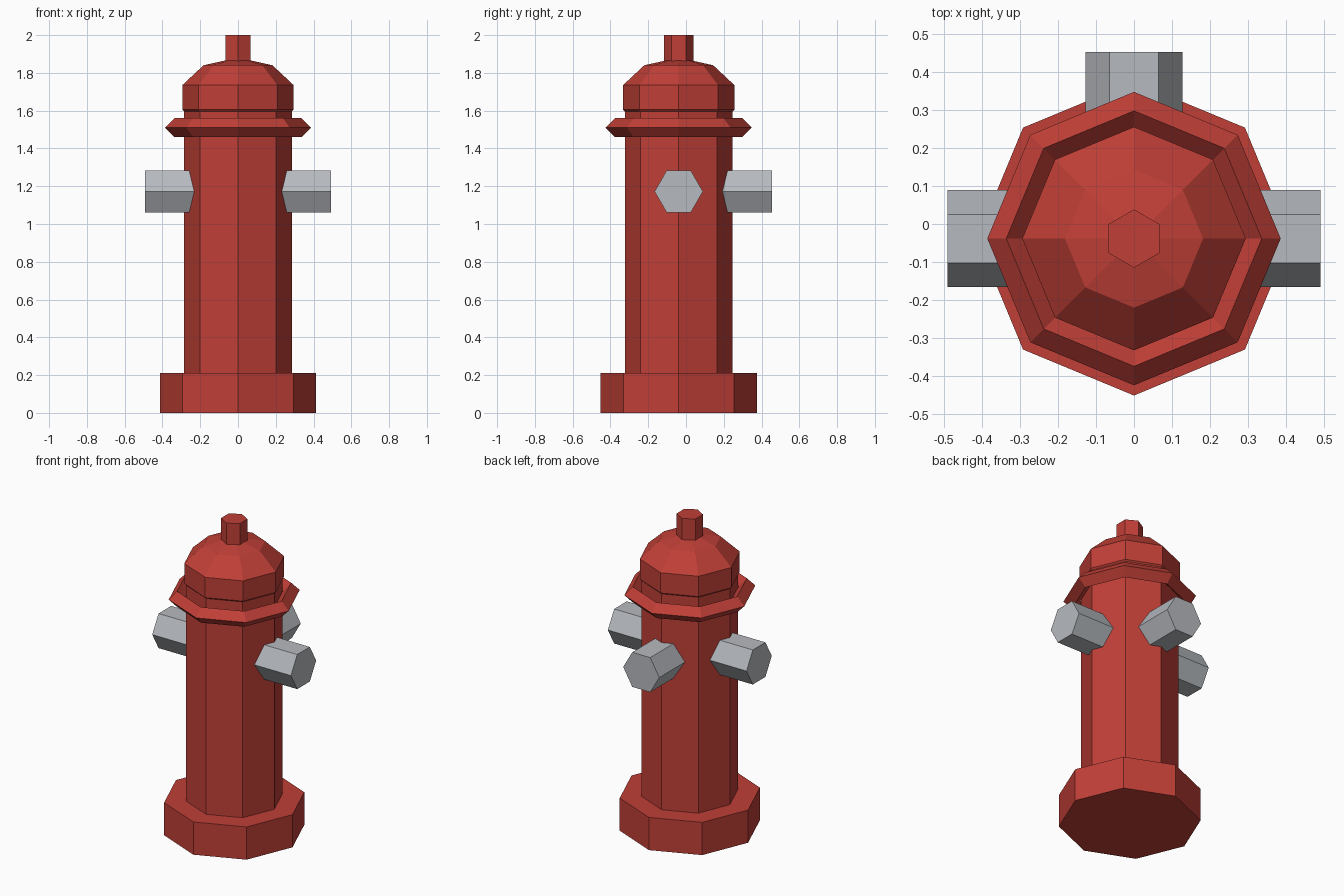
import bpy
from math import pi, cos, sin

if "Cube" in bpy.data.objects:
    bpy.data.objects.remove(bpy.data.objects["Cube"], do_unlink=True)

CENTRE_Y = -0.0385   # barrel axis, set forward to balance the rear outlet


def material(name, colour):
    mat = bpy.data.materials.new(name)
    mat.use_nodes = True
    mat.diffuse_color = colour
    mat.node_tree.nodes["Principled BSDF"].inputs["Base Color"].default_value = colour
    return mat


red = material("red paint", (0.53, 0.05, 0.038, 1))
steel = material("pale steel", (0.47, 0.49, 0.52, 1))


def finish(name, mat):
    obj = bpy.context.object
    obj.name = name
    obj.data.materials.append(mat)
    return obj


def prism(name, sides, radius, bottom, top, mat=red):
    bpy.ops.mesh.primitive_cylinder_add(
        vertices=sides, radius=radius, depth=top - bottom,
        location=(0, CENTRE_Y, (bottom + top) / 2))
    return finish(name, mat)


# Upright octagonal parts and the hexagonal top nut
prism("base", 8, 0.414, 0, 0.21)
prism("barrel", 8, 0.285, 0.2, 1.61)
prism("top_nut", 6, 0.077, 1.84, 2.0)

# Diamond-section collar ring
bpy.ops.mesh.primitive_torus_add(
    major_segments=8, minor_segments=4, major_radius=0.337, minor_radius=0.05,
    location=(0, CENTRE_Y, 1.51))
finish("collar", red)

# Faceted bonnet
bpy.ops.mesh.primitive_uv_sphere_add(
    segments=8, ring_count=5, radius=0.31, location=(0, CENTRE_Y, 1.67))
finish("bonnet", red).scale.z = 0.68

# Three hexagonal outlets: left, back and right
INNER, OUTER = 0.1, 0.4925
for name, angle in (("left_outlet", 0), ("back_outlet", pi / 2), ("right_outlet", pi)):
    outlet = prism(name, 6, 0.128, INNER, OUTER, steel)
    reach = (INNER + OUTER) / 2
    outlet.rotation_euler = (0, pi / 2, angle)
    outlet.location = (reach * cos(angle), CENTRE_Y + reach * sin(angle), 1.172)
